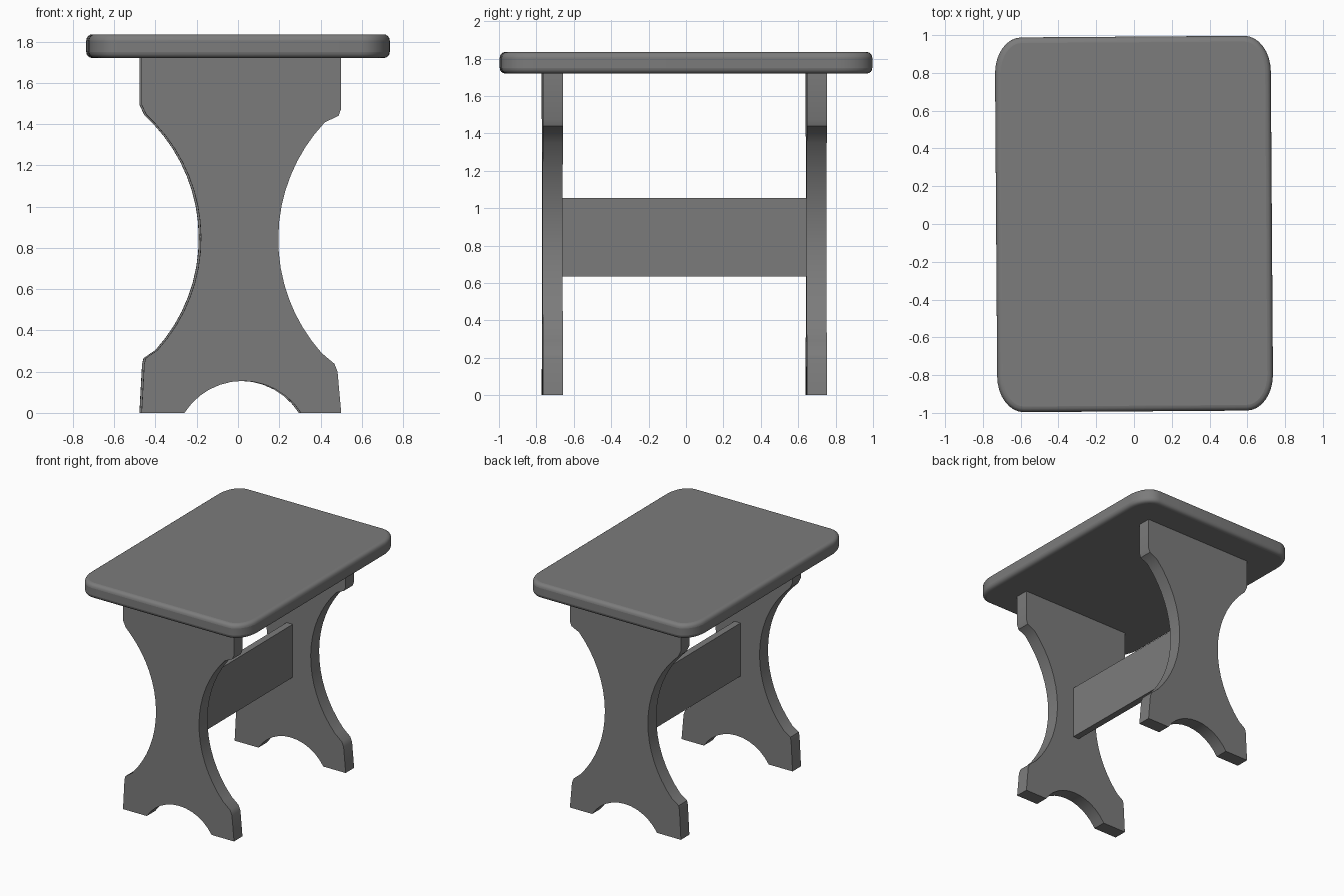
import bpy, bmesh, math
from mathutils import Vector, Matrix

cube = bpy.data.objects.get("Cube")
if cube:
    bpy.data.objects.remove(cube, do_unlink=True)

grey = bpy.data.materials.new("grey")
grey.use_nodes = True
COLOUR = (0.2, 0.2, 0.2, 1)
grey.diffuse_color = COLOUR
grey.node_tree.nodes["Principled BSDF"].inputs["Base Color"].default_value = COLOUR

TURN = Matrix.Rotation(0.007, 4, "Z")  # the whole table sits slightly turned


def arc(a, mid, b, n=16):
    """Points of the circle arc from a through mid to b."""
    (ax, ay), (bx, by), (cx, cy) = a, mid, b
    d = 2 * (ax * (by - cy) + bx * (cy - ay) + cx * (ay - by))
    sa, sb, sc = ax * ax + ay * ay, bx * bx + by * by, cx * cx + cy * cy
    o = Vector(((sa * (by - cy) + sb * (cy - ay) + sc * (ay - by)) / d,
                (sa * (cx - bx) + sb * (ax - cx) + sc * (bx - ax)) / d))
    u, v = Vector(a) - o, Vector(b) - o
    sweep = math.atan2(u.x * v.y - u.y * v.x, u.dot(v))
    return [tuple(o + Matrix.Rotation(sweep * i / n, 2) @ u) for i in range(n + 1)]


def slab(name, outline, to_3d, depth, bevel=0):
    """Extrude a flat outline along depth, with optional rounded rims."""
    bm = bmesh.new()
    face = bm.faces.new([bm.verts.new(to_3d(*p)) for p in outline])
    ext = bmesh.ops.extrude_face_region(bm, geom=[face])
    moved = [g for g in ext["geom"] if isinstance(g, bmesh.types.BMVert)]
    bmesh.ops.translate(bm, verts=moved, vec=depth)
    bmesh.ops.recalc_face_normals(bm, faces=bm.faces)
    bm.transform(TURN)
    mesh = bpy.data.meshes.new(name)
    bm.to_mesh(mesh)
    bm.free()
    mesh.materials.append(grey)
    obj = bpy.data.objects.new(name, mesh)
    bpy.context.collection.objects.link(obj)
    if bevel:
        mod = obj.modifiers.new("rounded_rim", "BEVEL")
        mod.width, mod.segments = bevel, 4
        mod.limit_method, mod.angle_limit = "ANGLE", math.radians(60)
    bpy.ops.object.select_all(action="DESELECT")
    obj.select_set(True)
    bpy.context.view_layer.objects.active = obj
    bpy.ops.object.shade_smooth_by_angle(angle=math.radians(35))
    return obj


# Table top: rectangle with elliptical corners
W, L, RX, RY, N = 0.73, 0.992, 0.14, 0.19, 8
outline = []
for quarter, (sx, sy) in enumerate([(1, 1), (-1, 1), (-1, -1), (1, -1)]):
    for i in range(N + 1):
        t = math.pi / 2 * (quarter + i / N)
        outline.append((sx * (W - RX) + RX * math.cos(t), sy * (L - RY) + RY * math.sin(t)))
slab("table_top", outline, lambda x, y: (x, y, 1.72), (0, 0, 0.115), 0.03)

# Trestle legs: waisted panels with an arched foot
panel = [(0.495, 0), (0.477, 0.2), (0.462, 0.238)]
panel += arc((0.4, 0.29), (0.19, 0.86), (0.415, 1.408))
panel += [(0.482, 1.44), (0.495, 1.475), (0.495, 1.72), (-0.473, 1.72), (-0.473, 1.495), (-0.45, 1.445)]
panel += arc((-0.405, 1.4), (-0.185, 0.85), (-0.395, 0.305))
panel += [(-0.453, 0.265), (-0.46, 0.235), (-0.473, 0)]
panel += arc((-0.265, 0), (0.018, 0.155), (0.3, 0), 12)
for name, y in (("front_leg", -0.768), ("back_leg", 0.643)):
    slab(name, panel, lambda x, z: (x, y, z), (0, 0.107, 0))

# Stretcher board between the legs
board = [(-0.02, 0.635), (0.033, 0.635), (0.033, 1.055), (-0.02, 1.055)]
slab("stretcher", board, lambda x, z: (x, -0.661, z), (0, 1.304, 0))
